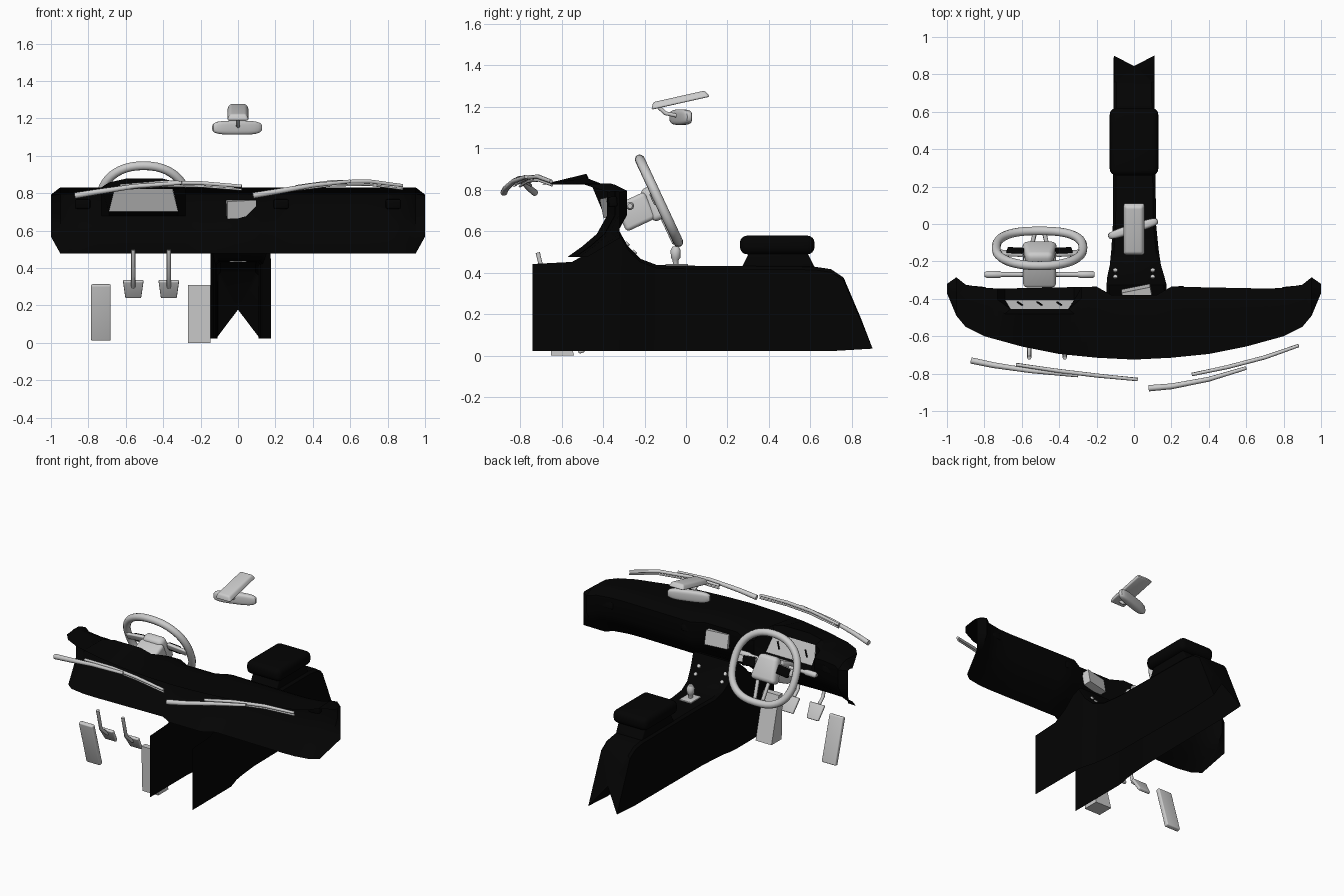
import bpy, bmesh, math
from mathutils import Matrix, Vector

if "Cube" in bpy.data.objects:
    bpy.data.objects.remove(bpy.data.objects["Cube"])

black = bpy.data.materials.new("black_trim")
black.diffuse_color = (0.001, 0.001, 0.001, 1)
black.use_nodes = True
black.node_tree.nodes["Principled BSDF"].inputs["Base Color"].default_value = black.diffuse_color


def finish(name, bm, mat=None, angle=35):
    bmesh.ops.recalc_face_normals(bm, faces=bm.faces)
    me = bpy.data.meshes.new(name)
    bm.to_mesh(me)
    bm.free()
    me.shade_smooth()
    me.set_sharp_from_angle(angle=math.radians(angle))
    ob = bpy.data.objects.new(name, me)
    bpy.context.collection.objects.link(ob)
    if mat:
        me.materials.append(mat)
    return ob


def mesh(name, verts, faces, mat=None):
    bm = bmesh.new()
    vs = [bm.verts.new(v) for v in verts]
    for f in faces:
        bm.faces.new([vs[i] for i in f])
    return finish(name, bm, mat)


def box(name, loc, size, rot=(0, 0, 0), bevel=0.0, mat=None, top=(1, 1), frame=None, soft=None):
    """Rounded box, or a soft superellipsoid; top scales its upper half."""
    bm = bmesh.new()
    if soft:
        bmesh.ops.create_uvsphere(bm, u_segments=24, v_segments=14, radius=1)
        for v in bm.verts:
            v.co = [math.copysign(abs(c) ** soft, c) / 2 for c in v.co]
    else:
        bmesh.ops.create_cube(bm, size=1)
    for v in bm.verts:
        k = top if v.co.z > 0 else (1, 1)
        v.co = (v.co.x * size[0] * k[0], v.co.y * size[1] * k[1], v.co.z * size[2])
    if bevel:
        bmesh.ops.bevel(bm, geom=bm.edges[:], offset=bevel, segments=4, profile=0.5, affect='EDGES')
    m = Matrix.Translation(loc)
    for ax, a in zip("XYZ", rot):
        m = m @ Matrix.Rotation(a, 4, ax)
    bm.transform((frame or Matrix()) @ m)
    return finish(name, bm, mat)


def prism(name, profile, x0, x1, mat=None):
    """Extrude a (y, z) profile along x."""
    n = len(profile)
    verts = [(x, y, z) for x in (x0, x1) for y, z in profile]
    faces = [list(range(n)), list(range(n, 2 * n))]
    faces += [[i, (i + 1) % n, n + (i + 1) % n, n + i] for i in range(n)]
    return mesh(name, verts, faces, mat)


def tube(name, pts, radius, mat=None, cyclic=False, radii=None, frame=None):
    cu = bpy.data.curves.new(name, 'CURVE')
    cu.dimensions = '3D'
    cu.bevel_depth = radius
    cu.bevel_resolution = 3
    cu.use_fill_caps = True
    sp = cu.splines.new('POLY')
    sp.points.add(len(pts) - 1)
    sp.use_cyclic_u = cyclic
    for i, p in enumerate(pts):
        sp.points[i].co = (*((frame or Matrix()) @ Vector(p)), 1)
        sp.points[i].radius = radii[i] if radii else 1
    tmp = bpy.data.objects.new(name, cu)
    bpy.context.collection.objects.link(tmp)
    me = bpy.data.meshes.new_from_object(tmp.evaluated_get(bpy.context.evaluated_depsgraph_get()))
    bpy.data.objects.remove(tmp)
    bm = bmesh.new()
    bm.from_mesh(me)
    bpy.data.meshes.remove(me)
    return finish(name, bm, mat, 50)


def lerp(x, table):
    for (a, va), (b, vb) in zip(table, table[1:]):
        if x <= b:
            return va + (vb - va) * (x - a) / (b - a)
    return table[-1][1]


# Dashboard shell, lofted along x, with a raised hood and opening for the gauges
front_y = [(0, -.725), (.2, -.715), (.4, -.695), (.6, -.655), (.8, -.6), (.9, -.55), (.95, -.49), (1, -.37)]
rear_y = [(0, -.38), (.12, -.38), (.2, -.335), (.7, -.345), (.88, -.34), (.95, -.285), (1, -.32)]
xs = [-1, -.95, -.9, -.8, -.73, -.69, -.6, -.5, -.4, -.32, -.28, -.2, -.12, 0,
      .12, .2, .3, .4, .5, .6, .7, .8, .9, .95, 1]
driver = [-.69, -.6, -.5, -.4, -.32]
bm = bmesh.new()
prev = prevx = None
for x in xs:
    a = abs(x)
    f, r = lerp(a, front_y), lerp(a, rear_y)
    if a == 1:
        pts = [(x, f + (r - f) * min(1, i / 3), z) for i, z in
               enumerate([.79, .795, .795, .79, .68, .62, .59, .57])]
    else:
        zt = .828
        pts = [(x, f, zt), (x, f * .4 + r * .6, zt + .006), (x, r - .06, zt), (x, r, zt - .03),
               (x, r, .68), (x, r - .05, .59), (x, r - .12, .53), (x, r - .19, .48)]
        if x in driver:
            pts[1] = (x, -.48, .88 if -.65 < x < -.35 else .86)
            pts[2] = (-.505 + (x + .505) * .84, -.455, .825)
            pts[3] = (x, -.405, .705)
    row = [bm.verts.new(p) for p in pts]
    if prev:
        for i in range(7):
            if not (i == 2 and x in driver and prevx in driver):
                bm.faces.new([prev[i], row[i], row[i + 1], prev[i + 1]])
    prev, prevx = row, x
finish("dashboard", bm, black)

# Gauge panel with needles, and the centre screen turned to the driver
mesh("gauge_panel", [(-.69, -.405, .705), (-.32, -.405, .705), (-.35, -.455, .825), (-.66, -.455, .825)],
     [(0, 1, 2, 3)])
for x in (-.61, -.505, -.4):
    box("gauge_needle", (x, -.425, .765), (.008, .006, .05), (.39, .5, 0), 0, black)
box("centre_screen", (.015, -.368, .72), (.155, .05, .095), (.2, 0, .2))

# Air vents
for x in (-.83, .83, .23):
    box("air_vent", (x, -.355, .745), (.08, .04, .05), (.1, 0, .1 if x > 0 else -.1), .01, black)

# Centre console: open below and at the front, notched sloping rear panel
line = [(-.74, .46), (-.55, .47), (-.46, .52), (-.38, .59), (-.325, .61), (-.28, .53), (-.22, .47),
        (-.14, .44), (0, .437), (.62, .432), (.7, .42), (.76, .38)]
bm = bmesh.new()
prev = None
for y, z in line:
    xl = lerp(y, [(-.8, -.147), (-.3, -.147), (-.2, -.125), (0, -.113), (.8, -.108)])
    xr = lerp(y, [(-.8, .176), (-.32, .174), (-.2, .138), (0, .118), (.8, .108)])
    yb, zb = (.9, .037) if y == .76 else (y, .025)
    row = [bm.verts.new(p) for p in [(xl, yb, zb), (xl, y, z - .015), (xl + .015, y, z),
                                     (xr - .015, y, z), (xr, y, z - .015), (xr, yb, zb)]]
    if prev:
        for i in range(5):
            if i in (0, 4) or y > -.4:
                bm.faces.new([prev[i], row[i], row[i + 1], prev[i + 1]])
    prev = row
notch = bm.verts.new((0, .845, .18))
for i in range(5):
    bm.faces.new([prev[i], prev[i + 1], notch])
bmesh.ops.delete(bm, geom=[v for v in bm.verts if not v.link_faces], context='VERTS')
finish("centre_console", bm, black)

# Armrest
box("armrest_base", (0, .445, .465), (.2, .35, .07), bevel=.008, mat=black, top=(1, .8))
box("armrest_pad", (0, .44, .537), (.26, .36, .09), bevel=.035, mat=black)

# Gear lever and console buttons
box("gear_plate", (0, -.045, .44), (.09, .11, .01), bevel=.003)
tube("gear_knob", [(0, -.05, .44), (0, -.05, .465), (0, -.05, .475), (0, -.05, .51), (0, -.05, .53)],
     .026, radii=[.5, .6, .9, 1, .6])
for x in (-.1, .1):
    for y, z in ((-.285, .54), (-.25, .5)):
        tube("console_button", [(x, y - .01, z - .01), (x, y + .006, z + .006)], .012)

# Steering wheel: local x across, y up the rim, -z toward the driver
W = Matrix.Translation((-.505, -.13, .75)) @ Matrix.Rotation(math.radians(115), 4, 'X')
rim = []
for i in range(48):
    t = 2 * math.pi * i / 48
    c, s = math.cos(t), math.sin(t)
    p = .9 if s > 0 else .78
    rim.append((math.copysign(abs(c) ** p, c) * .232, math.copysign(abs(s) ** p, s) * .22, 0))
tube("steering_rim", rim, .024, cyclic=True, frame=W)
box("steering_hub", (0, .0, .03), (.19, .08, .17), (-math.pi / 2, 0, 0), .028, top=(.75, .9), frame=W)
for s in (-1, 1):
    box("side_spoke", (s * .155, .02, .02), (.14, .045, .02), (0, 0, -s * .12), .006, frame=W)
    box("spoke_controls", (s * .13, .012, .012), (.09, .06, .024), (0, 0, -s * .12), .008, black, frame=W)
    box("lower_spoke", (s * .035, -.14, .02), (.022, .16, .02), (0, 0, -s * .1), .006, frame=W)
    # Column stalks
    tube("column_stalk", [(-.505 + s * q, -.27, .725) for q in (.05, .2, .22, .28, .295)], .02,
         radii=[.6, .65, 1, 1, .6])
box("steering_column", (0, 0, .125), (.175, .14, .16), (0, 0, 0), .02, frame=W)

# Interior mirror
box("mirror_housing", (-.005, -.025, 1.153), (.28, .05, .075), (0, 0, .31), soft=.6)
tube("mirror_stem", [(0, -.13, 1.2), (0, -.1, 1.172), (0, -.04, 1.16)], .01)
box("mirror_mount", (0, -.03, 1.237), (.118, .29, .034), (.22, 0, 0), .012, top=(.75, .88))

# Wipers: arm, blade and the rail below it
wipers = [
    ([(-.87, -.73, .79), (-.75, -.755, .81), (-.55, -.785, .84), (-.3, -.81, .858)],
     [(-.63, -.752, .842), (-.4, -.786, .86), (-.2, -.81, .857), (.02, -.832, .84)]),
    ([(.08, -.878, .79), (.2, -.868, .81), (.4, -.83, .845), (.6, -.77, .866)],
     [(.31, -.805, .838), (.5, -.765, .862), (.7, -.713, .866), (.88, -.65, .843)])]
for arm, blade in wipers:
    tube("wiper_arm", arm, .014, radii=[1.2, 1.1, .9, .7])
    tube("wiper_blade", blade, .011, radii=[.8, 1, 1, .8])
    tube("wiper_rail", [(x, y + .004, z - .018) for x, y, z in blade], .006)

# Pedals, accelerator and footrest
for x in (-.56, -.37):
    tube("pedal_arm", [(x, -.715, .5), (x, -.68, .36), (x, -.61, .3)], .011)
    box("pedal_pad", (x, -.595, .29), (.085, .02, .105), (.55, 0, 0), .006, top=(1.3, 1))
prism("accelerator", [(-.65, .003), (-.54, .003), (-.62, .312), (-.66, .312)], -.268, -.148)
box("footrest", (-.733, -.545, .165), (.105, .03, .31), (.28, 0, 0), .008)

# Rest the lowest part on the ground
low = min(v.co.z for o in bpy.data.objects for v in o.data.vertices)
for o in bpy.data.objects:
    o.location.z -= low
